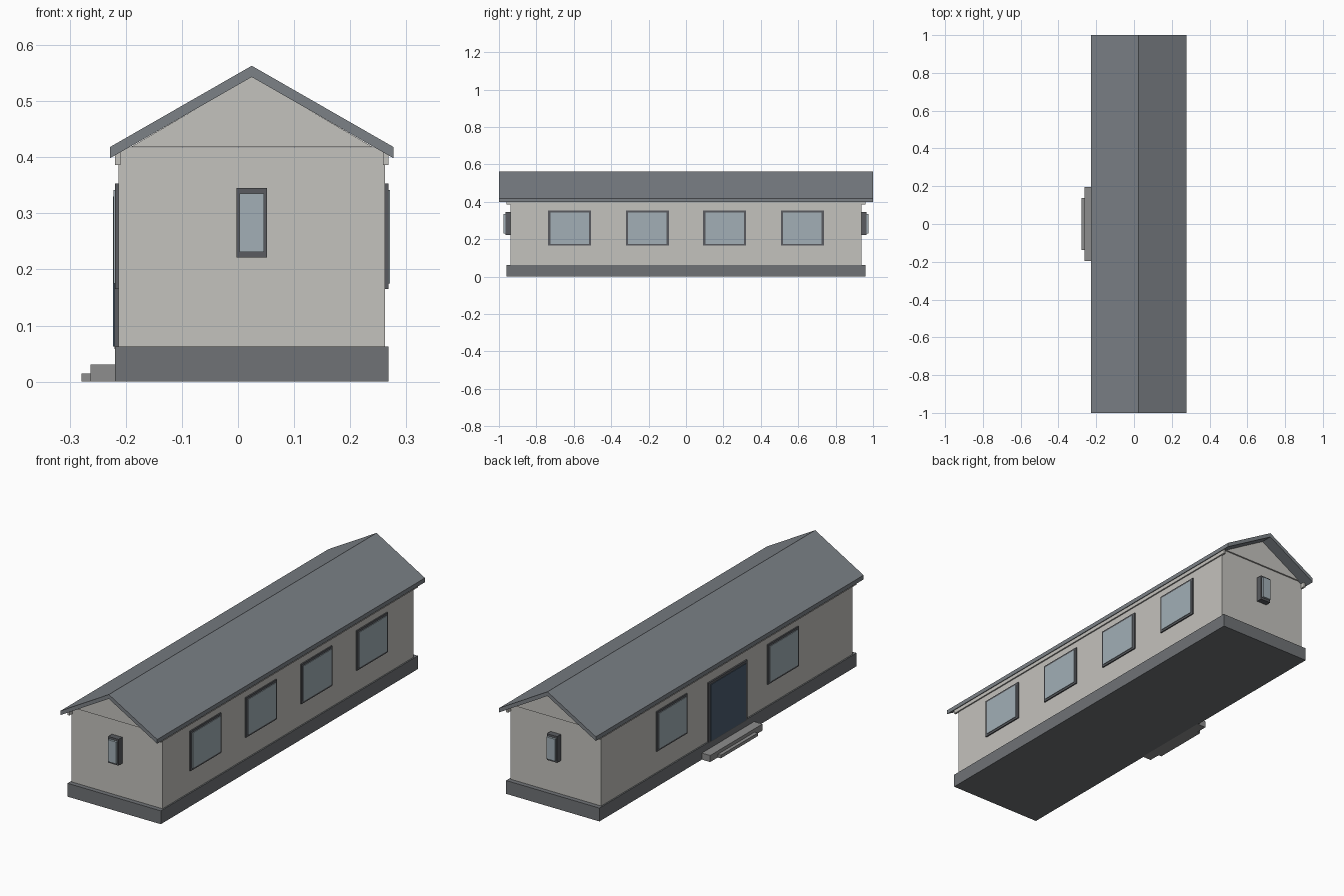
import bpy

if "Cube" in bpy.data.objects:
    bpy.data.objects.remove(bpy.data.objects["Cube"])

CX = 0.0245           # centre line of the building
X0, X1 = -0.213, 0.262  # long wall faces
YW = 0.938            # end wall faces


def material(name, rgb):
    m = bpy.data.materials.new(name)
    m.diffuse_color = (*rgb, 1)
    m.use_nodes = True
    m.node_tree.nodes["Principled BSDF"].inputs["Base Color"].default_value = m.diffuse_color
    return m


WALL = material("wall_paint", (0.55, 0.54, 0.51))
ROOF = material("roof_grey", (0.20, 0.22, 0.24))
BASE = material("plinth_grey", (0.16, 0.17, 0.18))
FRAME = material("frame_grey", (0.10, 0.105, 0.115))
GLASS = material("glass", (0.36, 0.43, 0.47))
DOOR = material("door_blue", (0.07, 0.11, 0.16))
STEP = material("step_grey", (0.27, 0.27, 0.27))


def mesh_object(name, verts, faces, mat):
    me = bpy.data.meshes.new(name)
    me.from_pydata(verts, [], faces)
    me.materials.append(mat)
    ob = bpy.data.objects.new(name, me)
    bpy.context.collection.objects.link(ob)
    return ob


def prism(name, profile, y0, y1, mat):
    """Extrude an x-z profile (counter-clockwise from the front) along y."""
    n = len(profile)
    verts = [(x, y, z) for y in (y0, y1) for x, z in profile]
    faces = [tuple(range(n)), tuple(range(2 * n - 1, n - 1, -1))]
    faces += [(i, i + n, (i + 1) % n + n, (i + 1) % n) for i in range(n)]
    return mesh_object(name, verts, faces, mat)


def box(name, x0, x1, y0, y1, z0, z1, mat):
    x0, x1 = sorted((x0, x1))
    y0, y1 = sorted((y0, y1))
    return prism(name, [(x0, z0), (x1, z0), (x1, z1), (x0, z1)], y0, y1, mat)


# Plinth and walls
box("plinth", CX - 0.244, CX + 0.244, -0.96, 0.96, 0, 0.063, BASE)
box("walls", X0, X1, -YW, YW, 0.063, 0.417, WALL)

# Gabled roof with plumb-cut eaves
prism("roof", [(CX - 0.253, 0.398), (CX, 0.543), (CX + 0.253, 0.398),
               (CX + 0.253, 0.418), (CX, 0.563), (CX - 0.253, 0.418)], -1, 1, ROOF)

# Gable infill, standing slightly proud of the end walls
prism("gable", [(CX - 0.216, 0.418), (CX + 0.216, 0.418), (CX, 0.544)],
      -YW - 0.006, YW + 0.006, WALL)

# Eave boards
for side, s in (("left", -1), ("right", 1)):
    box("eave_board_" + side, CX + s * 0.234, CX + s * 0.244, -0.96, 0.96,
        0.386, 0.409, WALL)


# Windows on the long sides
def side_window(name, s, y):
    wall = X1 if s > 0 else X0
    box(name + "_frame", wall - s * 0.005, wall + s * 0.006,
        y - 0.115, y + 0.115, 0.165, 0.353, FRAME)
    box(name + "_glass", wall - s * 0.005, wall + s * 0.009,
        y - 0.103, y + 0.103, 0.175, 0.342, GLASS)


for i, y in enumerate((-0.622, -0.207, 0.207, 0.622)):
    side_window(f"right_window_{i + 1}", 1, y)
for i, y in enumerate((-0.415, 0.415)):
    side_window(f"left_window_{i + 1}", -1, y)

# Narrow windows in the end walls
for end, s in (("front", -1), ("back", 1)):
    box(end + "_window_frame", CX - 0.027, CX + 0.027, s * (YW - 0.005), s * 0.966,
        0.221, 0.345, FRAME)
    box(end + "_window_glass", CX - 0.022, CX + 0.022, s * (YW - 0.005), s * 0.976,
        0.231, 0.335, GLASS)

# Entrance door
box("door_frame", X0 + 0.005, X0 - 0.007, -0.145, 0.145, 0.058, 0.342, FRAME)
box("door_panel", X0 + 0.005, X0 - 0.0095, -0.13, 0.13, 0.063, 0.33, DOOR)

# Entrance steps
box("upper_step", -0.263, CX - 0.24, -0.195, 0.195, 0, 0.031, STEP)
box("lower_step", -0.279, -0.262, -0.138, 0.138, 0, 0.015, STEP)
